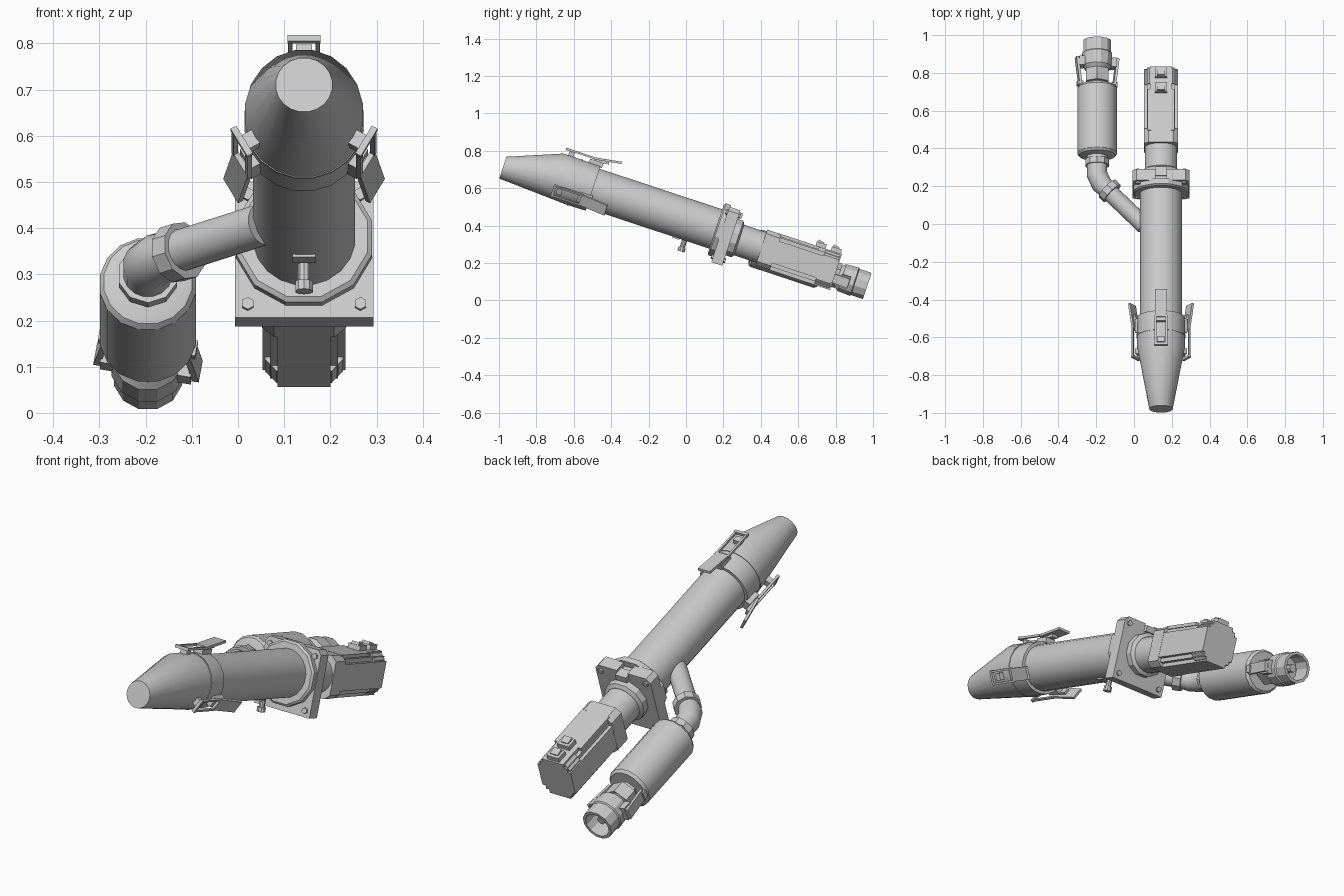
import bpy, bmesh
from math import sin, cos, pi, radians
from mathutils import Matrix, Vector

cube = bpy.data.objects.get("Cube")
if cube:
    bpy.data.objects.remove(cube)

grey = bpy.data.materials.new("plain_grey")
grey.use_nodes = True
grey.diffuse_color = (0.6, 0.6, 0.6, 1)
grey.node_tree.nodes["Principled BSDF"].inputs["Base Color"].default_value = (0.6, 0.6, 0.6, 1)

# Working frame: local y runs along the tilted barrel, local z is its upper side
FRAME = Matrix.Translation((0.143, 0, 0.435)) @ Matrix.Rotation(radians(-18.3), 4, 'X')
PIPE_X = -0.338
parts = []


def finish(name, bm, matrix=None):
    bmesh.ops.recalc_face_normals(bm, faces=bm.faces)
    bm.transform(FRAME @ (matrix or Matrix()))
    mesh = bpy.data.meshes.new(name)
    bm.to_mesh(mesh)
    bm.free()
    mesh.materials.append(grey)
    ob = bpy.data.objects.new(name, mesh)
    bpy.context.collection.objects.link(ob)
    parts.append(ob)
    return ob


def loft(name, rings, sides=20, x=0, n=0, turn=0.5, matrix=None):
    """Rings are (along, radius, side shift, up shift, heading in degrees, shear)."""
    bm = bmesh.new()
    loops = []
    for ring in rings:
        t, r, dx, dn, head, shear = tuple(ring) + (0,) * (6 - len(ring))
        h = radians(head)
        loop = []
        for i in range(sides):
            a = 2 * pi * (i + turn) / sides
            u, v = r * cos(a), r * sin(a)
            loop.append(bm.verts.new((x + dx + u * cos(h), t - u * sin(h) + shear * v, n + dn + v)))
        loops.append(loop)
    for a, b in zip(loops, loops[1:]):
        for i in range(sides):
            j = (i + 1) % sides
            bm.faces.new((a[i], a[j], b[j], b[i]))
    bm.faces.new(loops[0])
    bm.faces.new(loops[-1])
    return finish(name, bm, matrix)


def prism(name, profile, t0, t1, n=0):
    """Extrude an (x, up) outline along the barrel direction."""
    bm = bmesh.new()
    face = bm.faces.new([bm.verts.new((px, t0, n + pz)) for px, pz in profile])
    out = bmesh.ops.extrude_face_region(bm, geom=[face])
    moved = [g for g in out["geom"] if isinstance(g, bmesh.types.BMVert)]
    bmesh.ops.translate(bm, verts=moved, vec=(0, t1 - t0, 0))
    return finish(name, bm)


def box(name, centre, size, tilt=0, spin=0, pivot=(0, 0, 0)):
    bm = bmesh.new()
    bmesh.ops.create_cube(bm, size=1)
    bmesh.ops.scale(bm, verts=bm.verts, vec=size)
    m = (Matrix.Translation(pivot) @ Matrix.Rotation(radians(spin), 4, 'Y')
         @ Matrix.Translation(centre) @ Matrix.Rotation(radians(tilt), 4, 'X'))
    return finish(name, bm, m)


def four_way(points):
    """Mirror a corner outline into all four quadrants."""
    right = points + [(px, -pz) for px, pz in reversed(points)]
    return right + [(-px, pz) for px, pz in reversed(right)]


UP = Matrix.Rotation(radians(90), 4, 'X')

# Barrel, sleeve and off-centre nozzle
loft("barrel", [(-0.56, 0.112), (0.18, 0.112)])
loft("nozzle", [(-1.016, 0.062, 0, -0.046), (-0.68, 0.129, 0, 0, 0, -0.4),
                (-0.523, 0.127), (-0.523, 0.11)], 20)
loft("sleeve_seam", [(-0.63, 0.1), (-0.63, 0.131), (-0.622, 0.131), (-0.622, 0.1)])

# Port on top of the barrel and inspection cover below
loft("top_port", [(-0.09, 0.014), (-0.15, 0.014), (-0.15, 0.02), (-0.172, 0.02)], 10,
     matrix=Matrix.Translation((0, 0.028, 0)) @ UP.inverted() @ Matrix.Scale(-1, 4, (0, 1, 0)))
box("lower_cover", (0, -0.02, -0.112), (0.05, 0.04, 0.008))

# Mounting flange and square plate
loft("round_flange", [(0.168, 0.142), (0.176, 0.152), (0.205, 0.152)], 12)
prism("mounting_plate", [(-0.15, -0.175), (0.15, -0.175), (0.15, 0.115), (0.13, 0.136), (0.03, 0.136),
                         (0.03, 0.115), (-0.03, 0.115), (-0.03, 0.136), (-0.13, 0.136), (-0.15, 0.115)],
      0.2, 0.262)
box("plate_key", (0, 0.255, 0.11), (0.06, 0.05, 0.03))
for side in (-1, 1):
    for up in (-0.145, 0.105):
        loft("plate_bolt", [(0.19, 0.014), (0.27, 0.014)], 6, 0.122 * side, up)

# Drive neck and motor with notched corners
loft("drive_collar", [(0.25, 0.106), (0.295, 0.106), (0.305, 0.09)], 12, n=-0.015)
loft("drive_neck", [(0.25, 0.087), (0.44, 0.087)], n=-0.017)
prism("motor_flange", four_way([(0.065, 0.1), (0.091, 0.078)]), 0.43, 0.51, -0.017)
prism("motor_body", four_way([(0.057, 0.101), (0.057, 0.082), (0.074, 0.082), (0.074, 0.062), (0.09, 0.062)]),
      0.5, 0.85, -0.017)
prism("motor_rear_band", four_way([(0.06, 0.094), (0.084, 0.068)]), 0.76, 0.842, -0.017)
for side in (-1, 1):
    box("motor_rail", (0.062 * side, 0.61, 0.076), (0.02, 0.23, 0.016))
for at in (0.73, 0.815):
    box("motor_socket", (0, at, 0.092), (0.064, 0.055, 0.03))
    box("motor_socket_cap", (0, at - 0.005, 0.108), (0.04, 0.035, 0.016), -12)

# Branch pipe with its elbow and clamp rings
loft("branch_pipe", [(0.0, 0.046, 0.25, 0, -45), (0.19, 0.046, 0.062, 0, -45),
                     (0.235, 0.055, 0.022, 0, -38), (0.285, 0.055, 0, 0, -12),
                     (0.4, 0.055)], 16, PIPE_X, -0.028)
loft("branch_ring", [(0.18, 0.05, 0.08, 0, -45), (0.18, 0.064, 0.08, 0, -45),
                     (0.208, 0.064, 0.052, 0, -45), (0.208, 0.05, 0.052, 0, -45)], 10, PIPE_X, -0.028)
loft("elbow_ring", [(0.335, 0.05), (0.335, 0.066), (0.368, 0.066), (0.368, 0.05)], 10, PIPE_X, -0.03)

# Canister with nut and open cup behind it
loft("canister", [(0.385, 0.07), (0.392, 0.097), (0.405, 0.106), (0.765, 0.106), (0.778, 0.095), (0.778, 0.05)],
     16, PIPE_X, -0.03)
loft("canister_nut", [(0.77, 0.05), (0.8, 0.05), (0.8, 0.068), (0.87, 0.068), (0.87, 0.055)], 6, PIPE_X, -0.032)
loft("rear_cup", [(0.86, 0.055), (0.89, 0.078), (0.96, 0.082), (0.965, 0.076), (1.032, 0.076),
                  (1.032, 0.062), (0.95, 0.06)], 12, PIPE_X, -0.035)
loft("cup_core", [(0.94, 0.02), (1.0, 0.02)], 8, PIPE_X, -0.035)
pivot = (PIPE_X, 0, -0.035)
for spin in (100, -80):
    box("cup_lever", (0, 0.86, 0.1), (0.05, 0.15, 0.014), 7, spin, pivot)
    box("cup_lever_hinge", (0, 0.91, 0.085), (0.065, 0.05, 0.03), 0, spin, pivot)
    box("cup_lever_hook", (0, 0.79, 0.092), (0.035, 0.025, 0.03), 0, spin, pivot)

# Three toggle latches around the sleeve
for spin in (0, 120, -120):
    box("latch_base", (0, -0.55, 0.132), (0.05, 0.075, 0.028), 0, spin)
    box("latch_lever", (0, -0.495, 0.166), (0.064, 0.15, 0.012), 9, spin)
    box("latch_lever_rib", (0, -0.525, 0.153), (0.03, 0.08, 0.022), 9, spin)
    box("latch_hook", (0, -0.69, 0.134), (0.035, 0.03, 0.03), 0, spin)
    box("latch_crossbar", (0, -0.72, 0.156), (0.072, 0.014, 0.014), 0, spin)
    for side in (-1, 1):
        box("latch_arm", (0.03 * side, -0.64, 0.156), (0.01, 0.16, 0.011), 0, spin)

# Smooth the round parts while keeping edges crisp
bpy.ops.object.select_all(action='DESELECT')
for ob in parts:
    ob.select_set(True)
bpy.context.view_layer.objects.active = parts[0]
bpy.ops.object.shade_smooth_by_angle(angle=radians(29))
